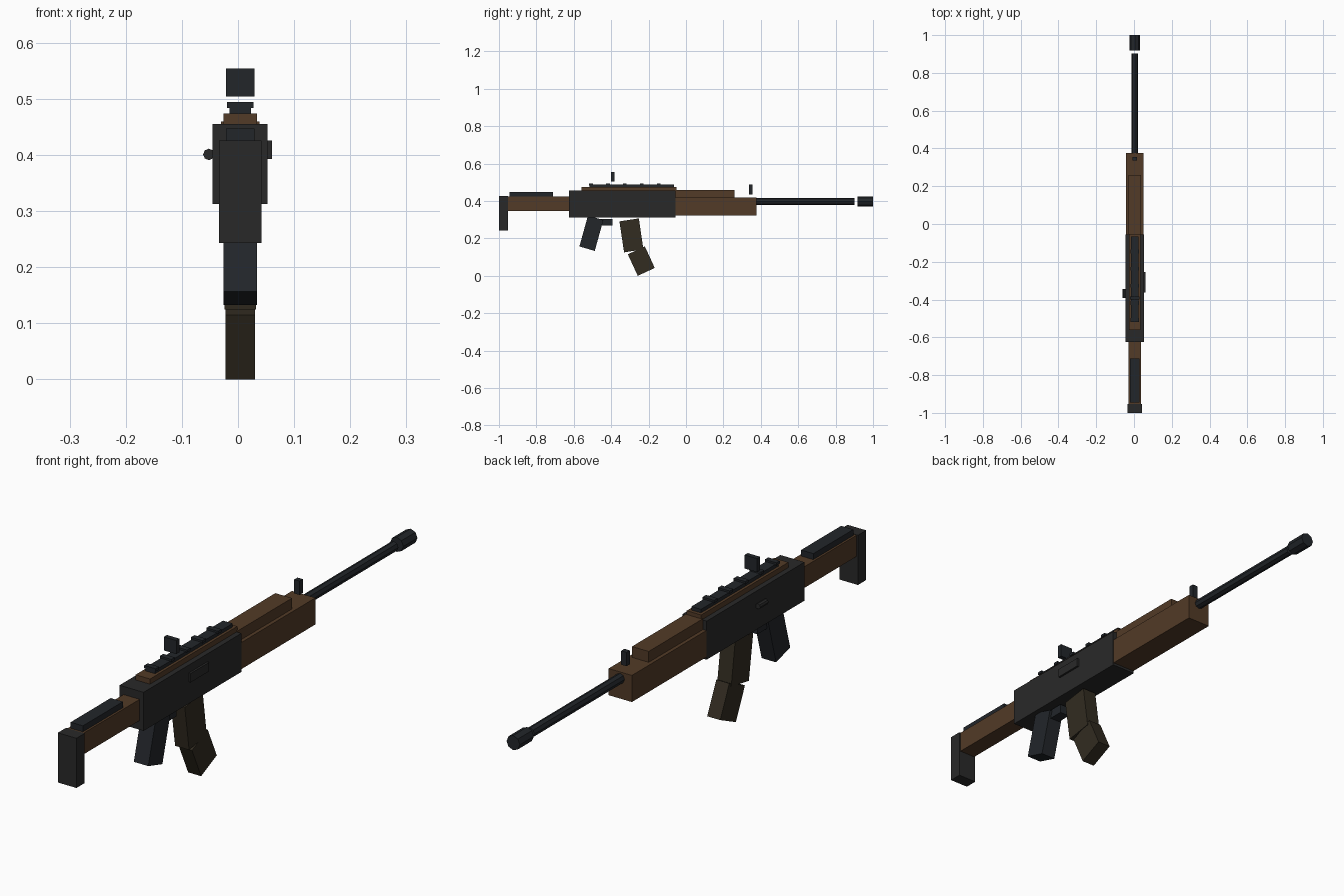
import bpy, bmesh, math
from mathutils import Matrix

if "Cube" in bpy.data.objects:
    bpy.data.objects.remove(bpy.data.objects["Cube"])

CX = 0.004  # centre line of the long body


def mat(name, r, g, b):
    m = bpy.data.materials.new(name)
    m.diffuse_color = (r, g, b, 1)
    m.use_nodes = True
    m.node_tree.nodes["Principled BSDF"].inputs["Base Color"].default_value = m.diffuse_color
    return m


STEEL = mat("steel", 0.022, 0.022, 0.022)
BLUED = mat("blued", 0.016, 0.019, 0.023)
WOOD = mat("wood", 0.085, 0.043, 0.020)
MAG = mat("magazine_metal", 0.032, 0.025, 0.015)


def finish(bm, name, material):
    bmesh.ops.recalc_face_normals(bm, faces=bm.faces)
    me = bpy.data.meshes.new(name)
    bm.to_mesh(me)
    bm.free()
    me.materials.append(material)
    ob = bpy.data.objects.new(name, me)
    bpy.context.collection.objects.link(ob)
    return ob


def slab(name, profile, half, material):
    """Side profile of (y, z) points, extruded across x."""
    bm = bmesh.new()
    f = bm.faces.new([bm.verts.new((CX - half, y, z)) for y, z in profile])
    new = bmesh.ops.extrude_face_region(bm, geom=[f])["geom"]
    verts = [v for v in new if isinstance(v, bmesh.types.BMVert)]
    bmesh.ops.translate(bm, verts=verts, vec=(2 * half, 0, 0))
    return finish(bm, name, material)


def box(name, y0, y1, z0, z1, half, material):
    return slab(name, [(y0, z0), (y1, z0), (y1, z1), (y0, z1)], half, material)


def rod(name, x, z, y0, y1, radius, sides, material):
    bm = bmesh.new()
    bmesh.ops.create_cone(
        bm, cap_ends=True, segments=sides, radius1=radius, radius2=radius, depth=y1 - y0,
        matrix=Matrix.Translation((x, (y0 + y1) / 2, z)) @ Matrix.Rotation(math.pi / 2, 4, 'X'))
    return finish(bm, name, material)


# Receiver and top cover
box("receiver", -0.625, -0.056, 0.313, 0.455, 0.049, STEEL)
box("top_cover", -0.56, -0.052, 0.45, 0.474, 0.0295, WOOD)

# Accessory rail with cross ribs
box("rail", -0.516, -0.065, 0.47, 0.487, 0.0195, BLUED)
for i in range(5):
    y = -0.508 + 0.0905 * i
    box(f"rail_rib_{i + 1}", y - 0.01, y + 0.01, 0.484, 0.494, 0.0235, BLUED)

# Handguard
box("lower_handguard", -0.056, 0.377, 0.322, 0.42, 0.0475, WOOD)
box("upper_handguard", -0.056, 0.26, 0.415, 0.46, 0.034, WOOD)

# Barrel and muzzle
rod("barrel", CX, 0.397, 0.34, 0.902, 0.018, 8, BLUED)
rod("muzzle", CX, 0.397, 0.918, 1.0, 0.027, 8, BLUED)

# Sights
box("front_sight", 0.337, 0.356, 0.436, 0.487, 0.011, BLUED)
box("rear_sight", -0.401, -0.383, 0.504, 0.554, 0.0255, BLUED)

# Stock
box("stock", -0.955, -0.62, 0.347, 0.425, 0.033, WOOD)
box("cheek_rest", -0.944, -0.711, 0.42, 0.447, 0.025, BLUED)
box("butt_plate", -1.0, -0.952, 0.243, 0.426, 0.038, STEEL)

# Grip and trigger block
slab("grip", [(-0.57, 0.157), (-0.488, 0.133), (-0.442, 0.298), (-0.524, 0.322)], 0.0295, BLUED)
box("trigger_block", -0.475, -0.393, 0.27, 0.304, 0.02, BLUED)

# Bent magazine in two sections
slab("upper_magazine", [(-0.331, 0.125), (-0.228, 0.142), (-0.252, 0.307), (-0.356, 0.291)], 0.0285, MAG)
slab("lower_magazine", [(-0.258, 0.0), (-0.167, 0.042), (-0.22, 0.157), (-0.311, 0.115)], 0.0265, MAG)

# Ejection port on the right, charging handle on the left
port = box("ejection_port", -0.362, -0.254, 0.393, 0.426, 0.008, STEEL)
port.location.x = 0.0485
rod("charging_handle", -0.052, 0.401, -0.392, -0.344, 0.0102, 8, STEEL)
